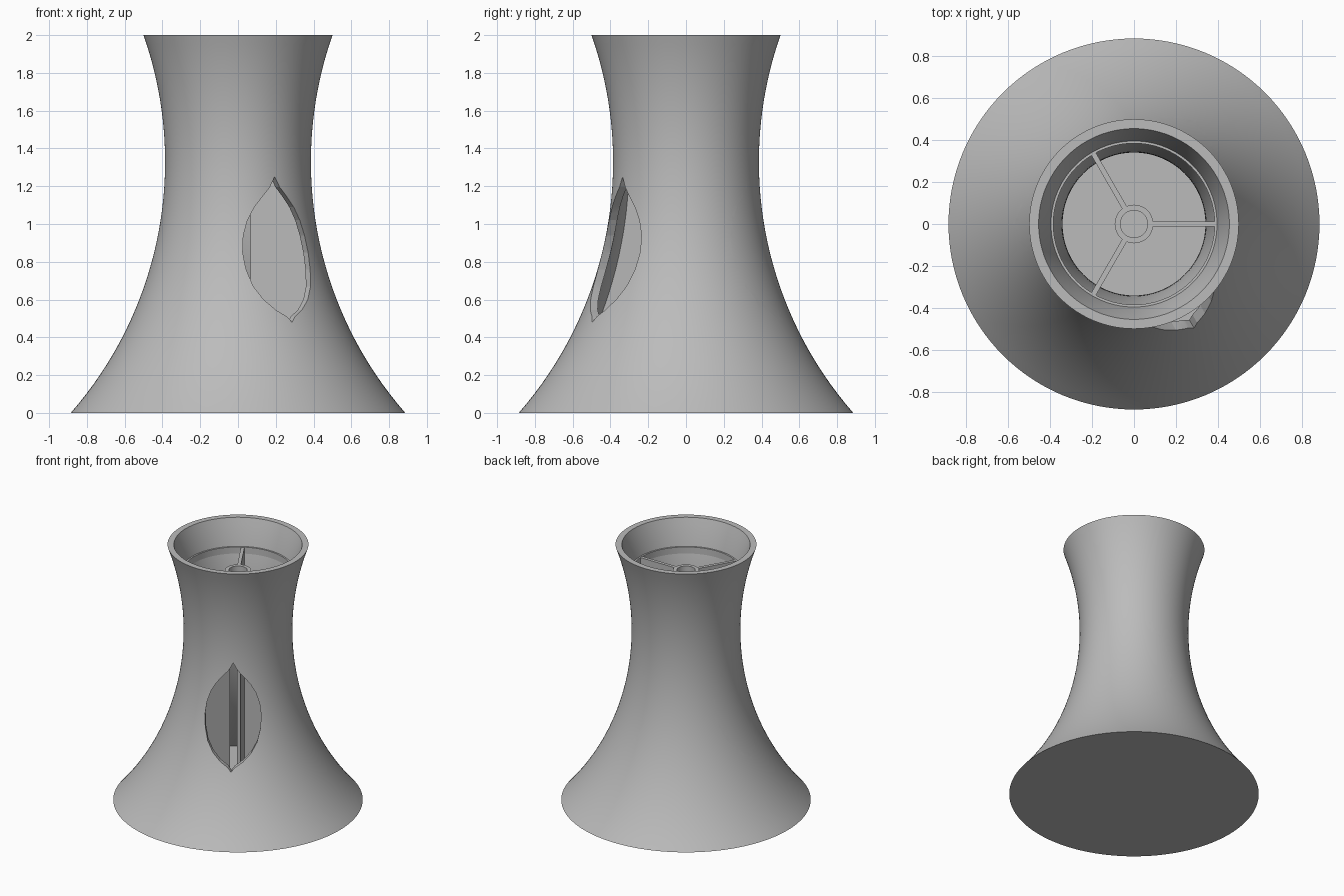
import bpy, bmesh, math
from mathutils import Matrix

if "Cube" in bpy.data.objects:
    bpy.data.objects.remove(bpy.data.objects["Cube"])

grey = bpy.data.materials.new("plain grey")
grey.use_nodes = True
COLOUR = (0.5, 0.5, 0.5, 1)
grey.diffuse_color = COLOUR
grey.node_tree.nodes["Principled BSDF"].inputs["Base Color"].default_value = COLOUR

HEIGHT, WALL, FLOOR, SHELF = 2.0, 0.045, 0.05, 1.8
WAIST_Z, WAIST_R, BEND = 1.33, 0.386, 2.02


def radius(z):
    """Outer radius of the flared body: one arc, narrowest at the waist."""
    return WAIST_R + BEND - math.sqrt(BEND ** 2 - (z - WAIST_Z) ** 2)


def heights(low, high, steps):
    return [low + (high - low) * i / steps for i in range(steps + 1)]


def finish(name, bm, smooth=True):
    bmesh.ops.recalc_face_normals(bm, faces=bm.faces)
    mesh = bpy.data.meshes.new(name)
    bm.to_mesh(mesh)
    bm.free()
    mesh.materials.append(grey)
    obj = bpy.data.objects.new(name, mesh)
    bpy.context.collection.objects.link(obj)
    if smooth:
        shade(obj)
    return obj


def shade(obj):
    bpy.ops.object.select_all(action="DESELECT")
    obj.select_set(True)
    bpy.context.view_layer.objects.active = obj
    bpy.ops.object.shade_smooth_by_angle(angle=math.radians(30))


def lathe(name, profile, closed, segments=128):
    """Turn an (r, z) profile around the z axis."""
    bm = bmesh.new()
    verts = [bm.verts.new((r, 0, z)) for r, z in profile]
    pairs = list(zip(verts, verts[1:]))
    if closed:
        pairs.append((verts[-1], verts[0]))
    edges = [bm.edges.new(p) for p in pairs]
    bmesh.ops.spin(bm, geom=verts + edges, axis=(0, 0, 1), cent=(0, 0, 0),
                   angle=math.tau, steps=segments, use_duplicate=False)
    bmesh.ops.remove_doubles(bm, verts=bm.verts, dist=1e-4)
    return finish(name, bm)


def prism(name, outline, low, high, axis_matrix, angle):
    """Extrude a flat outline from low to high, then turn it about z."""
    bm = bmesh.new()
    face = bm.faces.new([bm.verts.new((a, b, low)) for a, b in outline])
    new = bmesh.ops.extrude_face_region(bm, geom=[face])["geom"]
    top = [v for v in new if isinstance(v, bmesh.types.BMVert)]
    bmesh.ops.translate(bm, verts=top, vec=(0, 0, high - low))
    bm.transform(Matrix.Rotation(angle, 4, "Z") @ axis_matrix)
    return finish(name, bm, smooth=False)


# Flared hollow body with a closed floor
outer = [(radius(z), z) for z in heights(0, HEIGHT, 40)]
inner = [(radius(z) - WALL, z) for z in heights(HEIGHT, FLOOR, 40)]
body = lathe("body", [(0, 0)] + outer + inner + [(0, FLOOR)], closed=False)

# Three leaf-shaped windows, pointed at both ends
leaf = [(0.025, 0.51), (0.08, 0.545), (0.135, 0.60), (0.175, 0.67),
        (0.196, 0.76), (0.2, 0.85), (0.187, 0.94), (0.16, 1.02),
        (0.12, 1.09), (0.07, 1.15), (0.03, 1.195)]
outline = [(0, 0.48)] + leaf + [(0, 1.25)] + [(-t, z) for t, z in reversed(leaf)]
# columns send tangent -> y, height -> z, depth -> x
outward = Matrix(((0, 0, 1, 0), (1, 0, 0, 0), (0, 1, 0, 0), (0, 0, 0, 1)))
for degrees in (60, 180, 300):
    cutter = prism("window_cutter", outline, 0.22, 0.9, outward, math.radians(degrees))
    cutter.hide_render = True
    cut = body.modifiers.new("window", "BOOLEAN")
    cut.operation, cut.solver, cut.object = "DIFFERENCE", "EXACT", cutter
    bpy.context.view_layer.objects.active = body
    bpy.ops.object.modifier_apply(modifier=cut.name)
    bpy.data.objects.remove(cutter)
shade(body)

# Inner shelf ring and central hub ring
lathe("shelf_ring", [(0.385, SHELF), (0.42, SHELF), (0.42, SHELF - 0.06),
                     (0.385, SHELF - 0.06)], closed=True)
lathe("hub_ring", [(0.065, SHELF), (0.092, SHELF), (0.092, SHELF - 0.06),
                   (0.065, SHELF - 0.06)], closed=True, segments=48)

# Three radial partitions, their outer edge following the body
edge = [(radius(z) - WALL + 0.01, z) for z in heights(FLOOR - 0.01, SHELF - 0.002, 30)]
partition = [(0.067, SHELF - 0.002), (0.067, FLOOR - 0.01)] + edge
upright = Matrix.Rotation(math.radians(90), 4, "X")
for i, name in enumerate(("left", "back_right", "front_right")):
    prism(name + "_partition", partition, -0.0125, 0.0125, upright,
          math.radians(120 * i))
